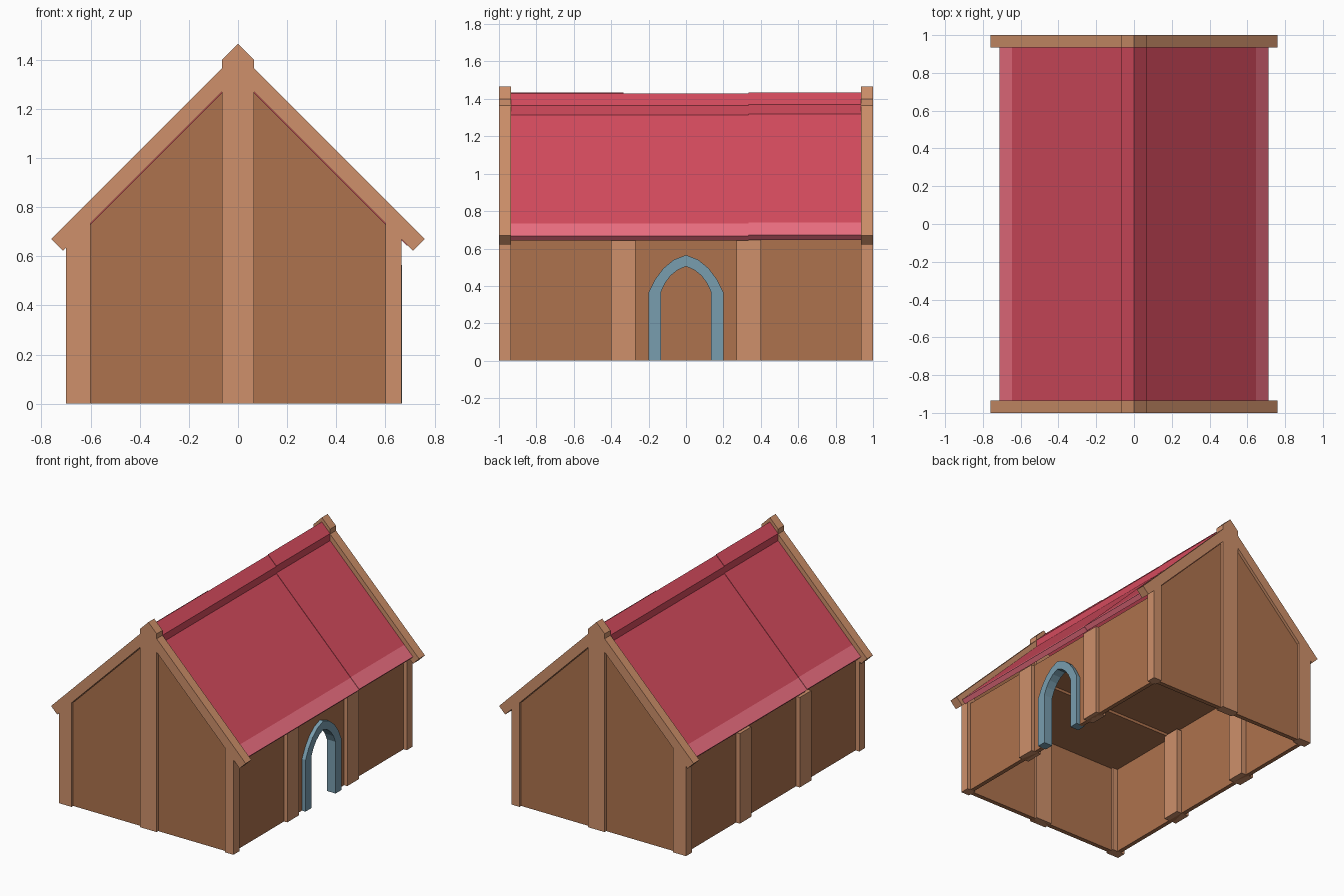
import bpy, bmesh

if "Cube" in bpy.data.objects:
    bpy.data.objects.remove(bpy.data.objects["Cube"])

def material(name, rgb):
    m = bpy.data.materials.new(name)
    m.diffuse_color = (*rgb, 1)
    m.use_nodes = True
    m.node_tree.nodes["Principled BSDF"].inputs["Base Color"].default_value = m.diffuse_color
    return m

WOOD = material("light_wood", (0.62, 0.28, 0.145))
PANEL = material("panel_wood", (0.42, 0.17, 0.075))
ROOF = material("roof_red", (0.66, 0.07, 0.11))
TRIM = material("roof_trim", (0.85, 0.16, 0.22))
STONE = material("door_stone", (0.19, 0.34, 0.43))

def prism(name, profile, axis, a, b, mat):
    """Extrude a profile along y (profile is x,z) or along x (profile is y,z)."""
    bm = bmesh.new()
    def at(p, d):
        return (p[0], d, p[1]) if axis == 'Y' else (d, p[0], p[1])
    lo = [bm.verts.new(at(p, a)) for p in profile]
    hi = [bm.verts.new(at(p, b)) for p in profile]
    bm.faces.new(lo)
    bm.faces.new(hi[::-1])
    n = len(profile)
    for i in range(n):
        j = (i + 1) % n
        bm.faces.new((lo[i], hi[i], hi[j], lo[j]))
    bmesh.ops.recalc_face_normals(bm, faces=bm.faces)
    me = bpy.data.meshes.new(name)
    bm.to_mesh(me)
    bm.free()
    me.materials.append(mat)
    ob = bpy.data.objects.new(name, me)
    bpy.context.collection.objects.link(ob)
    return ob

def rect(u0, u1, v0, v1):
    return [(u0, v0), (u1, v0), (u1, v1), (u0, v1)]

def mirror(half):
    """Complete a half profile (starting and/or ending off-centre) across u = 0."""
    return half + [(-u, v) for u, v in reversed(half) if u != 0]

# Gable ends: rake boards, posts and recessed panels
rake_r = [(0, 1.465), (0.065, 1.4), (0.065, 1.365), (0.76, 0.67), (0.7125, 0.6225), (0, 1.335)]
for side, s in (("front", -1), ("back", 1)):
    y0, y1 = sorted((s * 0.935, s * 1.0))
    outline = rake_r + [(-x, z) for x, z in reversed(rake_r[1:-1])]
    prism(side + "_rake_boards", outline, 'Y', y0, y1, WOOD)
    prism(side + "_centre_post",
          [(-0.065, 0), (0.065, 0), (0.065, 1.27), (0, 1.335), (-0.065, 1.27)], 'Y', y0, y1, WOOD)
    prism(side + "_right_corner_post",
          [(0.6, 0), (0.665, 0), (0.665, 0.67), (0.6, 0.735)], 'Y', y0, y1, WOOD)
    prism(side + "_left_corner_post",
          [(-0.7, 0), (-0.6, 0), (-0.6, 0.735), (-0.7, 0.635)], 'Y', y0, y1, WOOD)
    p0, p1 = sorted((s * 0.95, s * 0.982))
    prism(side + "_gable_panel",
          [(-0.63, 0), (0.63, 0), (0.63, 0.70), (0, 1.33), (-0.63, 0.70)], 'Y', p0, p1, PANEL)

# Pointed door arch
outer = [(0.2, 0), (0.2, 0.365), (0.165, 0.435), (0.12, 0.495), (0.065, 0.54), (0, 0.565)]
inner = [(0.135, 0), (0.135, 0.365), (0.112, 0.415), (0.082, 0.455), (0.045, 0.485), (0, 0.505)]
outer_arch, inner_arch = mirror(outer), mirror(inner)
prism("door_frame", outer_arch + inner_arch[::-1], 'X', 0.6, 0.668, STONE)

# Side walls with posts; the right one has the door opening
hole = mirror([(u * 0.95, v * 0.97) for u, v in outer])
prism("right_wall", [(0.95, 0), (0.95, 0.665), (-0.95, 0.665), (-0.95, 0)] + hole[::-1],
      'X', 0.61, 0.64, PANEL)
prism("left_wall", rect(-0.95, 0.95, 0, 0.655), 'X', -0.67, -0.64, PANEL)
for i, y in enumerate((-0.335, 0.335)):
    prism(f"right_wall_post_{i}", rect(y - 0.065, y + 0.065, 0, 0.66), 'X', 0.585, 0.665, WOOD)
    prism(f"left_wall_post_{i}", rect(y - 0.065, y + 0.065, 0, 0.635), 'X', -0.7, -0.6, WOOD)

# Flat ceiling in two levels
prism("ceiling_rear", rect(-0.65, 0.62, 0.65, 0.67), 'Y', -0.38, 0.95, PANEL)
prism("ceiling_front", rect(-0.65, 0.62, 0.63, 0.67), 'Y', -0.95, -0.38, PANEL)

# Roof slopes in slightly offset lengths, with raised ridge cap and pale eave strip
cap = [(0, 1.43), (0.065, 1.365), (0.065, 1.315), (0, 1.38)]
slab = [(0, 1.38), (0.645, 0.735), (0.62, 0.71), (0, 1.33)]
eave = [(0.645, 0.735), (0.7125, 0.6675), (0.6875, 0.6425), (0.62, 0.71)]
for side, s in (("right", 1), ("left", -1)):
    for k, (a, b, dz) in enumerate(((-0.935, 0.335, 0.0), (0.335, 0.935, 0.004))):
        y0, y1 = sorted((s * a, s * b))
        for part, prof, mat in (("ridge_cap", cap, ROOF), ("roof_slope", slab, ROOF),
                                ("eave_strip", eave, TRIM)):
            prism(f"{side}_{part}_{k}", [(s * x, z + dz) for x, z in prof], 'Y', y0, y1, mat)
